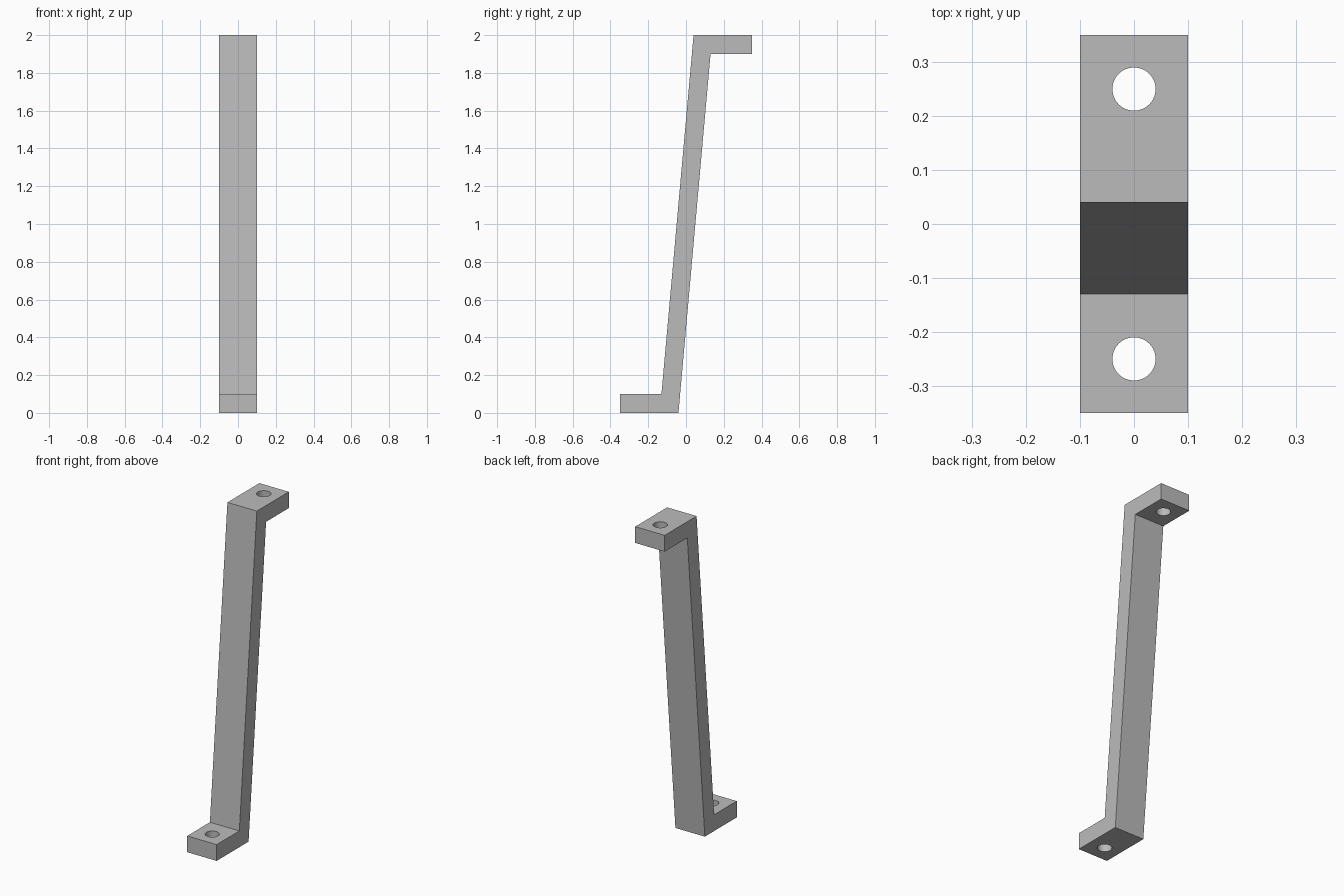
import bpy
import bmesh
import math

if "Cube" in bpy.data.objects:
    bpy.data.objects.remove(bpy.data.objects["Cube"], do_unlink=True)

HALF_WIDTH = 0.1
HOLE_RADIUS = 0.04
HOLE_OFFSET = 0.25

# Plain grey metal
metal = bpy.data.materials.new("grey_metal")
metal.use_nodes = True
colour = (0.5, 0.5, 0.5, 1)
metal.diffuse_color = colour
metal.node_tree.nodes["Principled BSDF"].inputs["Base Color"].default_value = colour

# Half of the side profile (y, z); the other half is its point reflection
half = [(-0.13, 0.1), (-0.35, 0.1), (-0.35, 0), (-0.04, 0)]
profile = half + [(-y, 2 - z) for y, z in half]

# Slanted strut with a foot flange and a top flange
bm = bmesh.new()
side = bm.faces.new([bm.verts.new((-HALF_WIDTH, y, z)) for y, z in profile])
extruded = bmesh.ops.extrude_face_region(bm, geom=[side])["geom"]
moved = [v for v in extruded if isinstance(v, bmesh.types.BMVert)]
bmesh.ops.translate(bm, verts=moved, vec=(2 * HALF_WIDTH, 0, 0))
bmesh.ops.recalc_face_normals(bm, faces=bm.faces)
mesh = bpy.data.meshes.new("bracket")
bm.to_mesh(mesh)
bm.free()
mesh.materials.append(metal)
bracket = bpy.data.objects.new("bracket", mesh)
bpy.context.collection.objects.link(bracket)


# Bolt hole through each flange
def drill(y, z):
    bpy.ops.mesh.primitive_cylinder_add(vertices=48, radius=HOLE_RADIUS,
                                        depth=0.3, location=(0, y, z))
    cutter = bpy.context.object
    cutter.name = "hole_cutter"
    cutter.hide_render = True
    cutter.data.materials.append(metal)
    cut = bracket.modifiers.new("bolt_hole", 'BOOLEAN')
    cut.operation = 'DIFFERENCE'
    cut.solver = 'EXACT'
    cut.object = cutter
    bpy.ops.object.select_all(action='DESELECT')
    bracket.select_set(True)
    bpy.context.view_layer.objects.active = bracket
    bpy.ops.object.modifier_apply(modifier=cut.name)
    bpy.data.objects.remove(cutter, do_unlink=True)


drill(-HOLE_OFFSET, 0.05)
drill(HOLE_OFFSET, 1.95)

bpy.ops.object.shade_smooth_by_angle(angle=math.radians(30))
